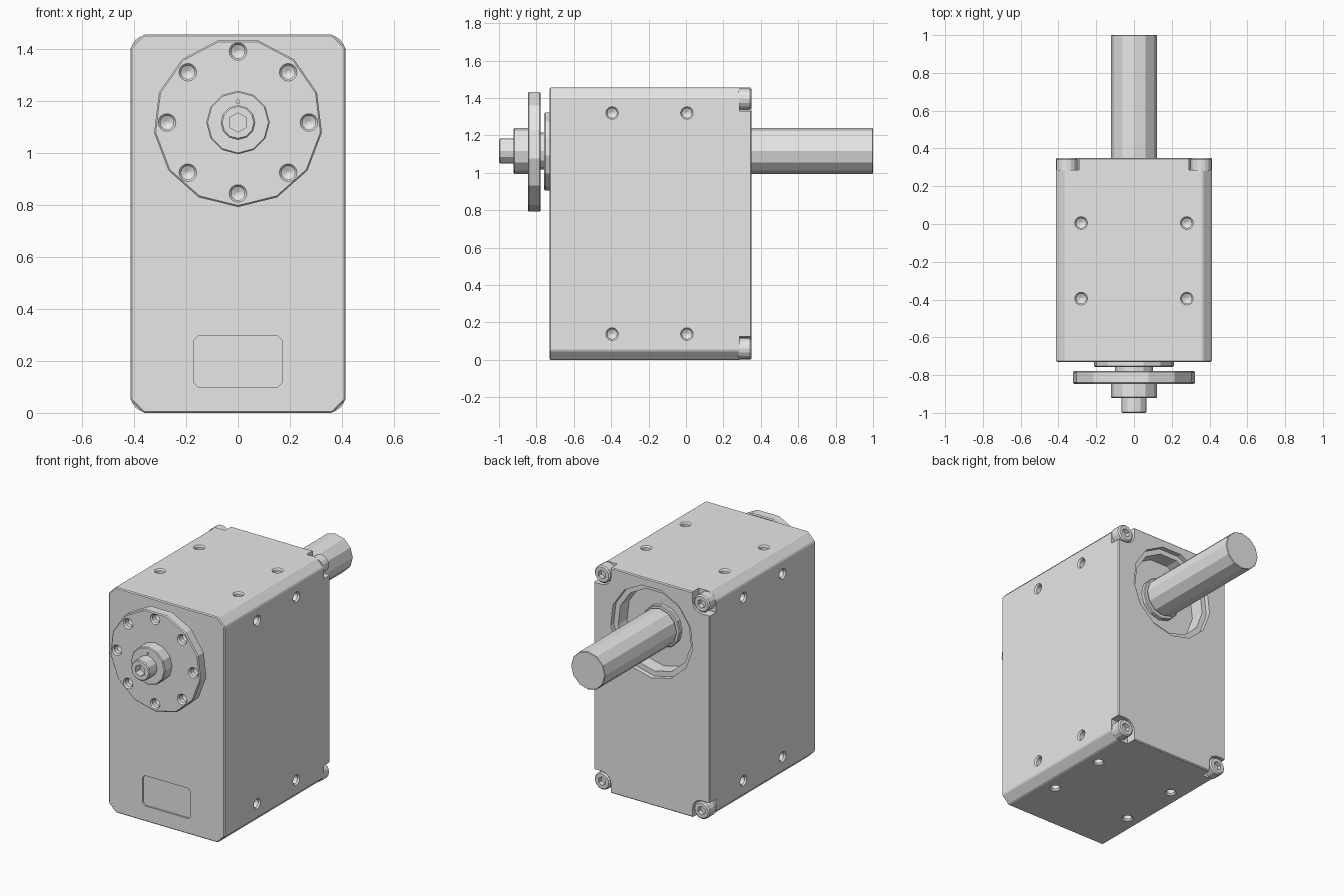
import bpy
import bmesh
from math import cos, sin, pi

old = bpy.data.objects.get("Cube")
if old:
    bpy.data.objects.remove(old, do_unlink=True)

GREY = (0.8, 0.8, 0.8, 1)
metal = bpy.data.materials.new("plain grey metal")
metal.use_nodes = True
metal.diffuse_color = GREY
metal.node_tree.nodes["Principled BSDF"].inputs["Base Color"].default_value = GREY

AXIS_Z = 1.117          # height of the shaft axis
W, BACK, FRONT, H = 0.414, 0.35, -0.73, 1.455


def finish(name, bm):
    bmesh.ops.recalc_face_normals(bm, faces=bm.faces)
    mesh = bpy.data.meshes.new(name)
    bm.to_mesh(mesh)
    bm.free()
    mesh.materials.append(metal)
    ob = bpy.data.objects.new(name, mesh)
    bpy.context.collection.objects.link(ob)
    return ob


def turned(name, axis, origin, profile, sides=12, phase=-pi / 2):
    """Solid of revolution: profile is (distance along axis, radius)."""
    bm = bmesh.new()
    rings = []
    for t, r in profile:
        ring = []
        for i in range(sides):
            a = phase + 2 * pi * i / sides
            u, v = r * cos(a), r * sin(a)
            p = {"x": (t, u, v), "y": (u, t, v), "z": (u, v, t)}[axis]
            ring.append(bm.verts.new([p[k] + origin[k] for k in range(3)]))
        rings.append(ring)
    for a, b in zip(rings, rings[1:]):
        for i in range(sides):
            j = (i + 1) % sides
            bm.faces.new((a[i], a[j], b[j], b[i]))
    bm.faces.new(rings[0])
    bm.faces.new(rings[-1])
    return finish(name, bm)


def box(name, lo, hi, corner=0.0, edge=0.0):
    """Box with the four edges along y cut by corner, then all edges by edge."""
    bm = bmesh.new()
    bmesh.ops.create_cube(bm, size=1)
    for v in bm.verts:
        v.co = [lo[k] + (v.co[k] + 0.5) * (hi[k] - lo[k]) for k in range(3)]
    if corner:
        along = [e for e in bm.edges
                 if abs(e.verts[0].co.y - e.verts[1].co.y) > 1e-4]
        bmesh.ops.bevel(bm, geom=along, offset=corner, segments=1,
                        affect='EDGES', profile=0.5)
    if edge:
        bmesh.ops.bevel(bm, geom=list(bm.edges), offset=edge, segments=1,
                        affect='EDGES', profile=0.5)
    return finish(name, bm)


def cut(target, cutter):
    mod = target.modifiers.new("cut", 'BOOLEAN')
    mod.operation = 'DIFFERENCE'
    mod.solver = 'EXACT'
    mod.object = cutter
    bpy.context.view_layer.objects.active = target
    bpy.ops.object.modifier_apply(modifier=mod.name)
    bpy.data.objects.remove(cutter, do_unlink=True)


def drill(target, axis, origin, inward, r=0.026, depth=0.06):
    """Countersunk blind hole with a conical bottom."""
    shape = [(-0.01, r + 0.008), (0, r + 0.008), (0.01, r),
             (depth, r), (depth + 0.01, r * 0.2)]
    cut(target, turned("hole_cutter", axis, origin,
                       [(t * inward, q) for t, q in shape], 16))


# Housing with chamfered long corners
housing = box("housing", (-W, FRONT, 0), (W, BACK, H), 0.05, 0.006)

# Stepped round recess in the back
for r, depth in ((0.295, 0.03), (0.262, 0.12)):
    cut(housing, turned("recess_cutter", "y", (0, BACK, AXIS_Z),
                        [(0.05, r), (-depth, r)], 13))

# Shallow label pocket low on the front
cut(housing, box("pocket_cutter", (-0.172, FRONT - 0.05, 0.1),
                 (0.172, FRONT + 0.012, 0.295), 0.018))

# Corner pockets and socket screws at the back
SEAT = 0.285
for sx in (-1, 1):
    for side, z in (("lower", 0.06), ("upper", H - 0.06)):
        x = sx * 0.355
        out = -1 if side == "lower" else 1
        cut(housing, turned("seat_cutter", "y", (x, 0, z),
                            [(SEAT, 0.064), (BACK + 0.1, 0.064)], 16))
        # open the pocket towards both outer faces
        for dx, dz in ((0.2, 0.064), (0.064, 0.2)):
            xs = sorted((x - sx * (0.064 if dx < 0.1 else 0), x + sx * dx))
            zs = sorted((z - out * (0.064 if dz < 0.1 else 0), z + out * dz))
            cut(housing, box("pocket_cutter", (xs[0], SEAT, zs[0]),
                             (xs[1], BACK + 0.1, zs[1])))
        name = side + ("_left" if sx > 0 else "_right") + "_corner_screw"
        screw = turned(name, "y", (x, 0, z),
                       [(SEAT - 0.005, 0.056), (0.342, 0.056), (0.35, 0.048)], 16)
        cut(screw, turned("socket_cutter", "y", (x, 0, z),
                          [(0.32, 0.028), (0.4, 0.028)], 6))

# Mounting holes in the sides, top and bottom
for y in (-0.395, 0.005):
    for s in (-1, 1):
        for z in (0.138, 1.32):
            drill(housing, "x", (s * W, y, z), -s)
        drill(housing, "z", (s * 0.28, y, H), -1)
        drill(housing, "z", (s * 0.28, y, 0), 1)

# Front bearing cover and neck
AXIS = (0, 0, AXIS_Z)
turned("bearing_cover", "y", AXIS,
       [(FRONT + 0.01, 0.212), (-0.752, 0.212), (-0.758, 0.206)], 13)
turned("flange_neck", "y", AXIS, [(-0.75, 0.1), (-0.79, 0.1)])

# Round output flange with a ring of bolt holes
flange = turned("output_flange", "y", AXIS,
                [(-0.778, 0.319), (-0.784, 0.325), (-0.84, 0.325), (-0.846, 0.319)], 13)
for i in range(8):
    a = i * pi / 4
    drill(flange, "y", (0.273 * cos(a), -0.846, AXIS_Z + 0.273 * sin(a)),
          1, depth=0.04)

# Hub with a small index hole, and the socket bolt on its end
hub = turned("flange_hub", "y", AXIS,
             [(-0.84, 0.122), (-0.916, 0.122), (-0.921, 0.117)])
cut(hub, turned("index_cutter", "y", (0, 0, AXIS_Z + 0.08),
                [(-0.9, 0.007), (-0.95, 0.007)], 8))
bolt = turned("hub_bolt", "y", AXIS,
              [(-0.915, 0.067), (-0.994, 0.067), (-1.0, 0.061)])
cut(bolt, turned("socket_cutter", "y", AXIS,
                 [(-0.95, 0.037), (-1.05, 0.037)], 6))

# Rear shaft with its collar in the recess
turned("rear_shaft", "y", AXIS,
       [(0.22, 0.11), (0.27, 0.11), (0.27, 0.122), (0.997, 0.122), (1.0, 0.119)])
turned("shaft_collar", "y", AXIS, [(0.22, 0.135), (0.25, 0.135), (0.255, 0.13)])
